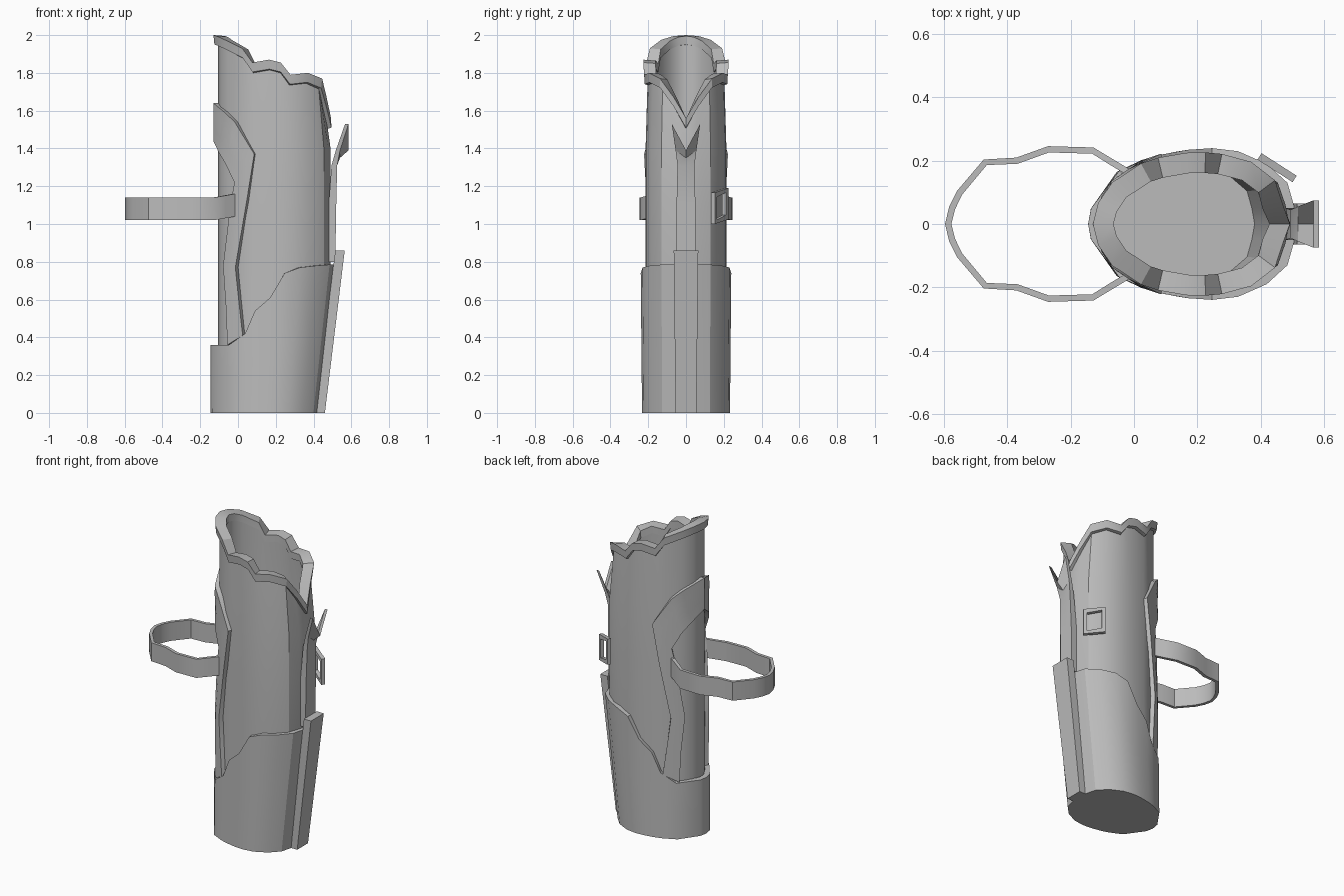
import bpy, bmesh, math
from mathutils import Vector

cube = bpy.data.objects.get("Cube")
if cube:
    bpy.data.objects.remove(cube, do_unlink=True)

grey = bpy.data.materials.new("plain grey")
grey.use_nodes = True
COL = (0.5, 0.5, 0.5, 1)
grey.diffuse_color = COL
grey.node_tree.nodes["Principled BSDF"].inputs["Base Color"].default_value = COL


def lerp_table(table, v):
    """Piecewise linear lookup in [(key, value), ...]."""
    if v <= table[0][0]:
        return table[0][1]
    for (a, fa), (b, fb) in zip(table, table[1:]):
        if v <= b:
            return fa + (fb - fa) * (v - a) / (b - a)
    return table[-1][1]


def loft(name, rows, ring=True, cap_start=False, cap_end=False, loop_rows=False, angle=30):
    """Skin rows of points into one object."""
    bm = bmesh.new()
    vs = [[bm.verts.new(p) for p in row] for row in rows]
    n = len(rows[0])
    pairs = list(zip(vs, vs[1:])) + ([(vs[-1], vs[0])] if loop_rows else [])
    for a, b in pairs:
        for i in range(n if ring else n - 1):
            j = (i + 1) % n
            bm.faces.new((a[i], a[j], b[j], b[i]))
    if cap_start:
        bm.faces.new(vs[0])
    if cap_end:
        bm.faces.new(vs[-1])
    bmesh.ops.recalc_face_normals(bm, faces=bm.faces)
    me = bpy.data.meshes.new(name)
    bm.to_mesh(me)
    bm.free()
    me.materials.append(grey)
    ob = bpy.data.objects.new(name, me)
    bpy.context.collection.objects.link(ob)
    bpy.ops.object.select_all(action='DESELECT')
    ob.select_set(True)
    bpy.context.view_layer.objects.active = ob
    bpy.ops.object.shade_smooth_by_angle(angle=math.radians(angle))
    return ob


def mirrored(half):
    """Closed loop from a half section whose ends lie on y = 0."""
    return half + [(p[0], -p[1], *p[2:]) for p in half[-2:0:-1]]


def normals(sec):
    out = []
    for i in range(len(sec)):
        a, b = sec[i - 1], sec[(i + 1) % len(sec)]
        out.append(Vector((-(b[1] - a[1]), b[0] - a[0])).normalized())
    return out


# Body section: x, y, rim height
BODY = mirrored([(-.105, 0, 2.0), (-.09, .06, 1.995), (-.05, .12, 1.975), (.04, .18, 1.93),
                 (.09, .197, 1.855), (.18, .213, 1.87), (.24, .214, 1.855), (.29, .209, 1.79),
                 (.38, .185, 1.80), (.45, .13, 1.77), (.474, .06, 1.67), (.485, 0, 1.56)])
NORM = normals(BODY)
FRONT = [(0, .41), (.78, .49), (1.4, .49), (1.65, .455), (1.8, .46)]
WIDTH = [(0, .96), (.8, 1), (1.5, 1), (1.8, .94)]


def place(x, y, z, nrm=(0, 0), off=0):
    sx = (lerp_table(FRONT, z) + .105) / .59
    return (-.105 + (x + .105) * sx + nrm[0] * off, y * lerp_table(WIDTH, z) + nrm[1] * off, z)


def body_row(off, height):
    return [place(x, y, height(t), n, off) for (x, y, t), n in zip(BODY, NORM)]


# Body: hollow sleeve with a floor
def up_to(level, drop=.02):
    return lambda t: min(level, t - drop) if level < 1.5 else level - 2 + t - drop


levels = [.03, .4, .78, 1.1, 1.4, 2.0]
outer = [body_row(0, up_to(l)) for l in levels]
inner = [body_row(-.035, up_to(l)) for l in reversed(levels[1:])]
floor = [body_row(-.035, lambda t: .06)]
loft("body", outer + inner + floor, cap_start=True, cap_end=True)

# Scalloped rim band
loft("rim_band", [body_row(.004, lambda t: t - .055), body_row(.02, lambda t: t - .05),
                  body_row(.025, lambda t: t), body_row(-.04, lambda t: t - .005),
                  body_row(-.04, lambda t: t - .05)], loop_rows=True, angle=25)

# Lower cuff: x, y, top height
CUFF = mirrored([(-.145, 0, .36), (-.135, .05, .36), (-.04, .17, .36), (.05, .208, .42),
                 (.10, .222, .54), (.18, .236, .61), (.25, .24, .74), (.33, .23, .77),
                 (.42, .19, .78), (.485, .13, .785), (.505, .06, .785), (.515, 0, .785)])
CNORM = normals(CUFF)


def cuff_row(frac, off=0):
    row = []
    for (x, y, t), n in zip(CUFF, CNORM):
        z = t * frac
        sx = (.425 + .09 * z / .785 + .145) / .66
        row.append((-.145 + (x + .145) * sx + n[0] * off, y * (.97 + .03 * z / .78) + n[1] * off, z))
    return row


loft("lower_cuff", [cuff_row(0), cuff_row(.5), cuff_row(1), cuff_row(1, -.035), cuff_row(.9, -.04)],
     cap_start=True)


# Raised strips up the front edge: z, outer x, half width, centre drop, thickness
def strip(name, rows):
    loops = []
    for z, x, w, drop, th in rows:
        loops.append([(x, -w, z), (x, 0, z - drop), (x, w, z),
                      (x - th, w, z), (x - th, 0, z - drop), (x - th, -w, z)])
    loft(name, loops, cap_start=True, cap_end=True, angle=20)


strip("lower_front_strip", [(0, .46, .055, 0, .05), (.86, .565, .065, 0, .05)])
strip("upper_front_strip", [(.8, .515, .05, 0, .04), (1.1, .52, .05, 0, .04), (1.31, .525, .045, 0, .03),
                            (1.39, .54, .055, .04, .022), (1.53, .585, .075, .14, .018)])


# Wrapped side panels on the back edge
HALF = BODY[:12]
Y_OF_X = [(p[0], p[1]) for p in HALF]
NX = [(p[0], n[0]) for p, n in zip(HALF, NORM)]
NY = [(p[0], n[1]) for p, n in zip(HALF, NORM)]
EDGES = [((-.105, 1.64), (-.105, 1.44)), ((-.05, 1.59), (-.08, 1.38)), ((0, 1.54), (-.05, 1.32)),
         ((.09, 1.37), (-.005, 1.22)), ((.055, 1.12), (-.025, 1.1)), ((0, .77), (-.06, .78)),
         ((.02, .6), (-.045, .56)), ((.045, .41), (-.035, .36))]


def wrap(x, z, off, side):
    n = Vector((lerp_table(NX, x), lerp_table(NY, x)))
    if n.length > 0:
        n.normalize()
    p = place(x, lerp_table(Y_OF_X, x), z, n, off)
    return (p[0], p[1] * side, p[2])


for label, side in (("left", -1), ("right", 1)):
    rows = []
    for (xa, za), (xb, zb) in EDGES:
        pts = [(xa + (xb - xa) * k / 3, za + (zb - za) * k / 3) for k in range(4)]
        rows.append([wrap(x, z, .026, side) for x, z in pts]
                    + [wrap(x, z, -.005, side) for x, z in reversed(pts)])
    loft("back_edge_panel_" + label, rows, cap_start=True, cap_end=True)

# Carrying strap: a ribbon loop
half = [(-.02, .165), (-.07, .195), (-.13, .232), (-.27, .236), (-.37, .2), (-.47, .195),
        (-.55, .1), (-.575, .05), (-.587, 0)]
path = half + [(x, -y) for x, y in half[-2::-1]]
rows = []
for i, (x, y) in enumerate(path):
    a, b = path[max(i - 1, 0)], path[min(i + 1, len(path) - 1)]
    n = Vector((b[1] - a[1], a[0] - b[0])).normalized() * .01
    lift = .02 * max(0, (x + .13) / .11)
    rows.append([(x + n.x, y + n.y, 1.02 + lift), (x + n.x, y + n.y, 1.14 + lift),
                 (x - n.x, y - n.y, 1.14 + lift), (x - n.x, y - n.y, 1.02 + lift)])
loft("strap", rows, cap_start=True, cap_end=True)

# Square buckle frame
t = Vector((.84, -.54, 0))
n = Vector((.54, .84, 0))
c = Vector((.452, .178, 1.095))


def frame(w, h, d):
    return [c + t * (w * a) + n * d + Vector((0, 0, h * b - .012 * a))
            for a, b in ((-1, -1), (1, -1), (1, 1), (-1, 1))]


loft("buckle", [frame(.066, .083, .012), frame(.043, .06, .012), frame(.043, .06, -.012),
                frame(.066, .083, -.012)], loop_rows=True)
